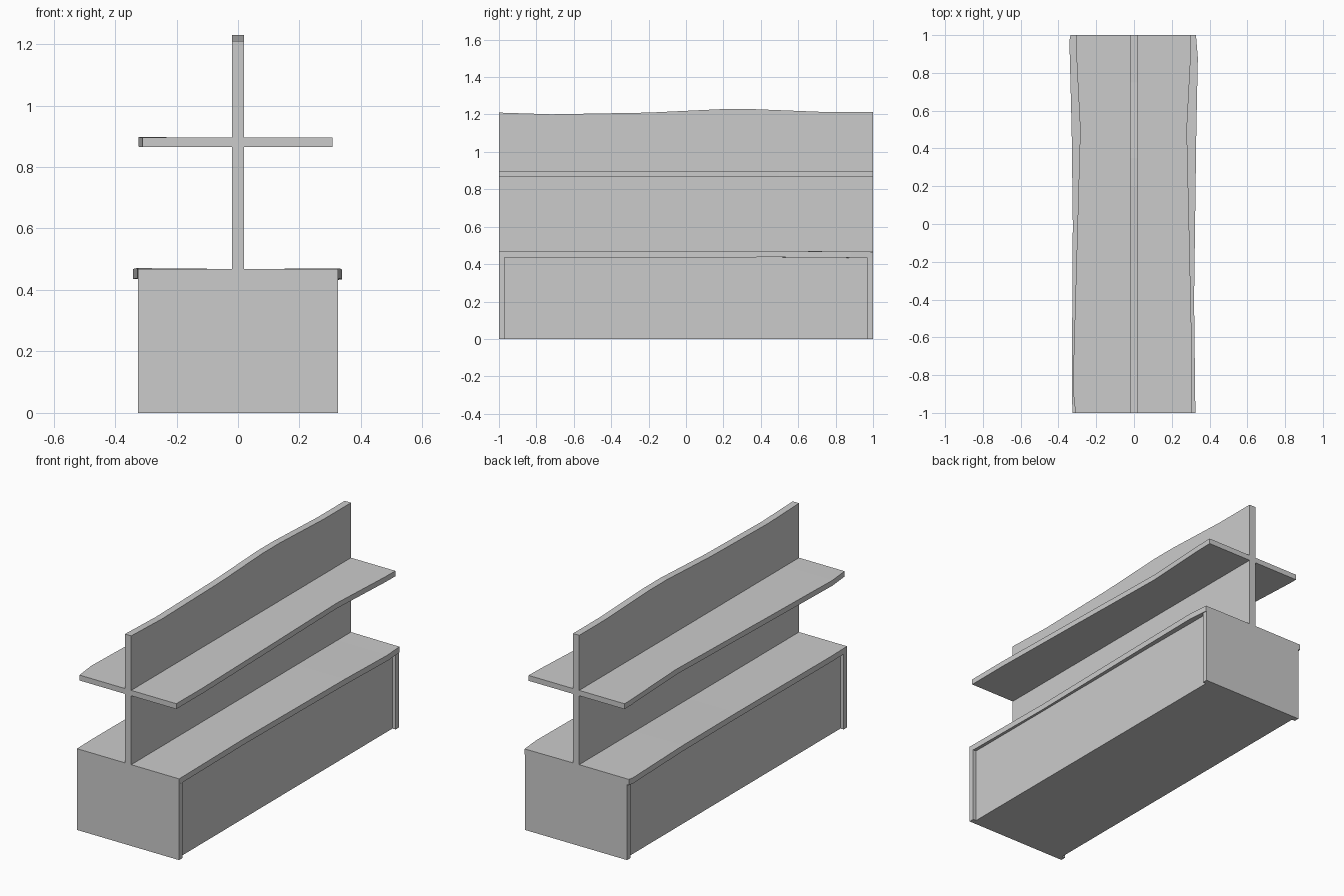
import bpy, bmesh

if "Cube" in bpy.data.objects:
    bpy.data.objects.remove(bpy.data.objects["Cube"])


def loft(name, sections):
    """Solid through a list of equal-length closed cross-sections."""
    bm = bmesh.new()
    rings = [[bm.verts.new(p) for p in s] for s in sections]
    n = len(rings[0])
    for a, b in zip(rings, rings[1:]):
        for i in range(n):
            j = (i + 1) % n
            bm.faces.new((a[i], a[j], b[j], b[i]))
    bm.faces.new(rings[0])
    bm.faces.new(rings[-1])
    bmesh.ops.recalc_face_normals(bm, faces=bm.faces)
    me = bpy.data.meshes.new(name)
    bm.to_mesh(me)
    bm.free()
    ob = bpy.data.objects.new(name, me)
    bpy.context.collection.objects.link(ob)
    return ob


def box(name, x, y0, y1, z0, z1):
    rect = [(-x, z0), (x, z0), (x, z1), (-x, z1)]
    return loft(name, [[(px, y, pz) for px, pz in rect] for y in (y0, y1)])


def shelf_half(name, side, stations, z0, z1):
    """Worn half shelf: stations are (y, outer edge, edge lift)."""
    return loft(name, [[(0, y, z0), (side * e, y, z0 + d),
                        (side * e, y, z1 + d), (0, y, z1)]
                       for y, e, d in stations])


# Base cabinet: recessed body with flush end panels
box("base_body", 0.305, -0.98, 0.98, 0, 0.45)
box("front_end_panel", 0.325, -1, -0.97, 0, 0.437)
box("back_end_panel", 0.325, 0.97, 1, 0, 0.437)

# Lower counter with uneven edges
shelf_half("lower_shelf_left", -1,
           [(-1, 0.326, 0), (-0.85, 0.329, 0), (0, 0.324, 0), (0.5, 0.33, 0.003),
            (0.97, 0.342, 0), (1, 0.336, 0)], 0.435, 0.468)
shelf_half("lower_shelf_right", 1,
           [(-1, 0.325, 0), (-0.4, 0.318, 0), (0.5, 0.33, 0.002),
            (0.88, 0.338, -0.001), (1, 0.328, -0.002)], 0.435, 0.468)

# Upper shelf, thinner and narrower
shelf_half("upper_shelf_left", -1,
           [(-1, 0.31, 0), (-0.87, 0.324, 0.001), (-0.1, 0.302, 0),
            (0.5, 0.285, 0), (0.95, 0.308, 0), (1, 0.308, 0)], 0.865, 0.896)
shelf_half("upper_shelf_right", 1,
           [(-1, 0.307, 0), (-0.75, 0.308, 0), (-0.1, 0.294, 0),
            (0.5, 0.28, 0), (0.9, 0.301, 0), (1, 0.303, 0)], 0.865, 0.896)

# Central divider with wavy top edge
top = [(-1, 1.21), (-0.72, 1.201), (-0.2, 1.21), (0.2, 1.229), (0.35, 1.229),
       (0.75, 1.213), (1, 1.213)]
loft("central_divider", [[(-0.02, y, 0.45), (0.02, y, 0.45),
                          (0.02, y, z), (-0.02, y, z)] for y, z in top])
